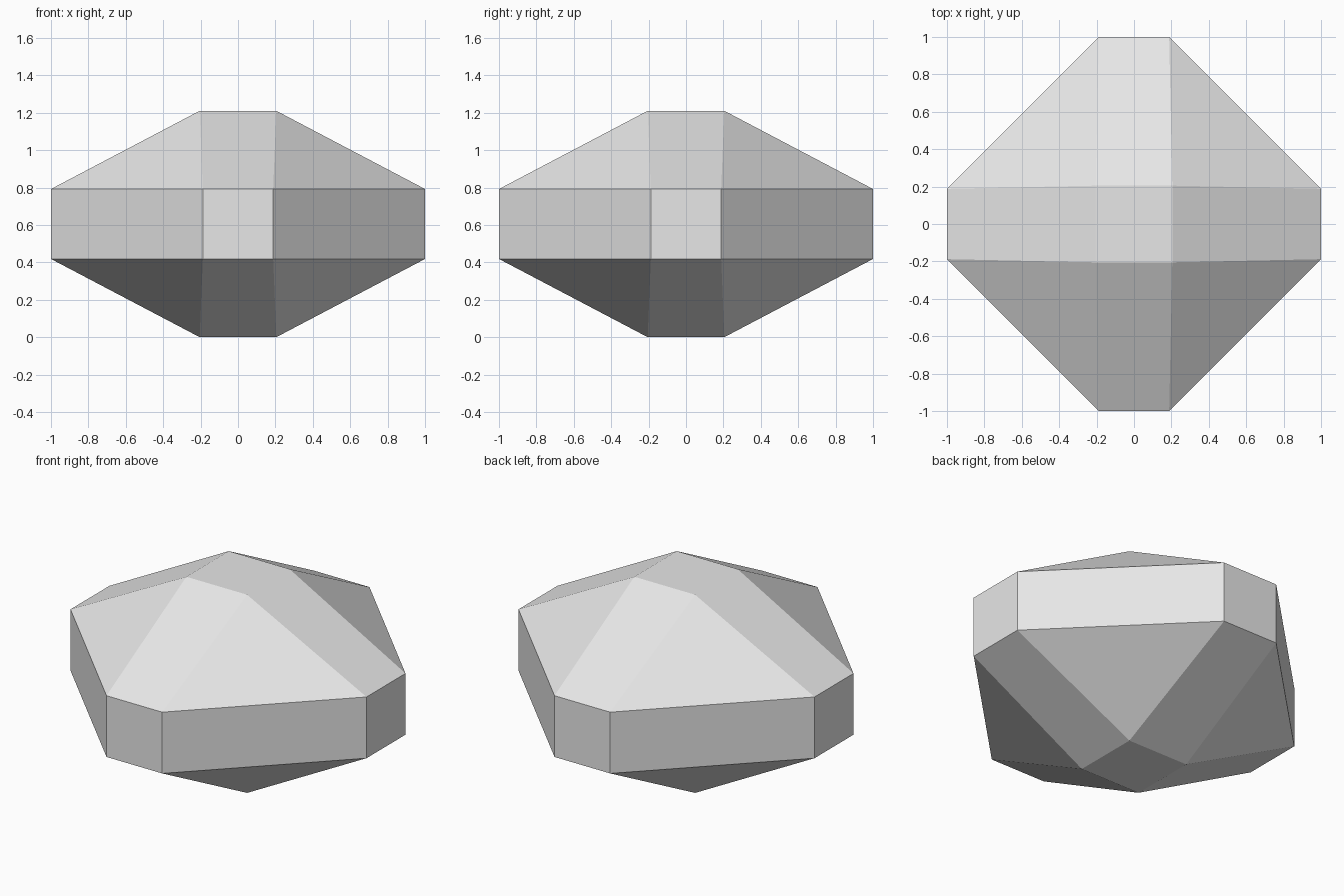
import bpy, bmesh

cube = bpy.data.objects.get("Cube")
if cube:
    bpy.data.objects.remove(cube, do_unlink=True)

HEIGHT = 1.21
CAP = 0.205                # half width of the flat square caps
RIM, NOTCH = 1.0, 0.188    # rim reach and half width of its short sides
RIM_LOW, RIM_HIGH = 0.418, 0.792

grey = bpy.data.materials.new("plain grey")
grey.use_nodes = True
grey.diffuse_color = (0.8, 0.8, 0.8, 1)
grey.node_tree.nodes["Principled BSDF"].inputs["Base Color"].default_value = (0.8, 0.8, 0.8, 1)

bm = bmesh.new()


def quarter_turns(points, z):
    """Repeat the points around z in four quarter turns."""
    ring = []
    for _ in range(4):
        ring += [bm.verts.new((x, y, z)) for x, y in points]
        points = [(-y, x) for x, y in points]
    return ring


def rim(z):
    return quarter_turns([(RIM, -NOTCH), (RIM, NOTCH)], z)


def crown(cap, ring):
    """Flat square cap with four sloped quads and four corner triangles."""
    bm.faces.new(cap)
    for i in range(4):
        a, b, c = (ring[(2 * i + k) % 8] for k in range(3))
        bm.faces.new((cap[i - 1], a, b, cap[i]))
        bm.faces.new((cap[i], b, c))


# Upper and lower facets
low, high = rim(RIM_LOW), rim(RIM_HIGH)
crown(quarter_turns([(CAP, CAP)], HEIGHT), high)
crown(quarter_turns([(CAP, CAP)], 0), low)

# Upright band around the middle
for i in range(8):
    j = (i + 1) % 8
    bm.faces.new((low[i], low[j], high[j], high[i]))

bmesh.ops.recalc_face_normals(bm, faces=bm.faces)
mesh = bpy.data.meshes.new("faceted_stone")
bm.to_mesh(mesh)
bm.free()
mesh.materials.append(grey)
stone = bpy.data.objects.new("faceted_stone", mesh)
bpy.context.collection.objects.link(stone)
